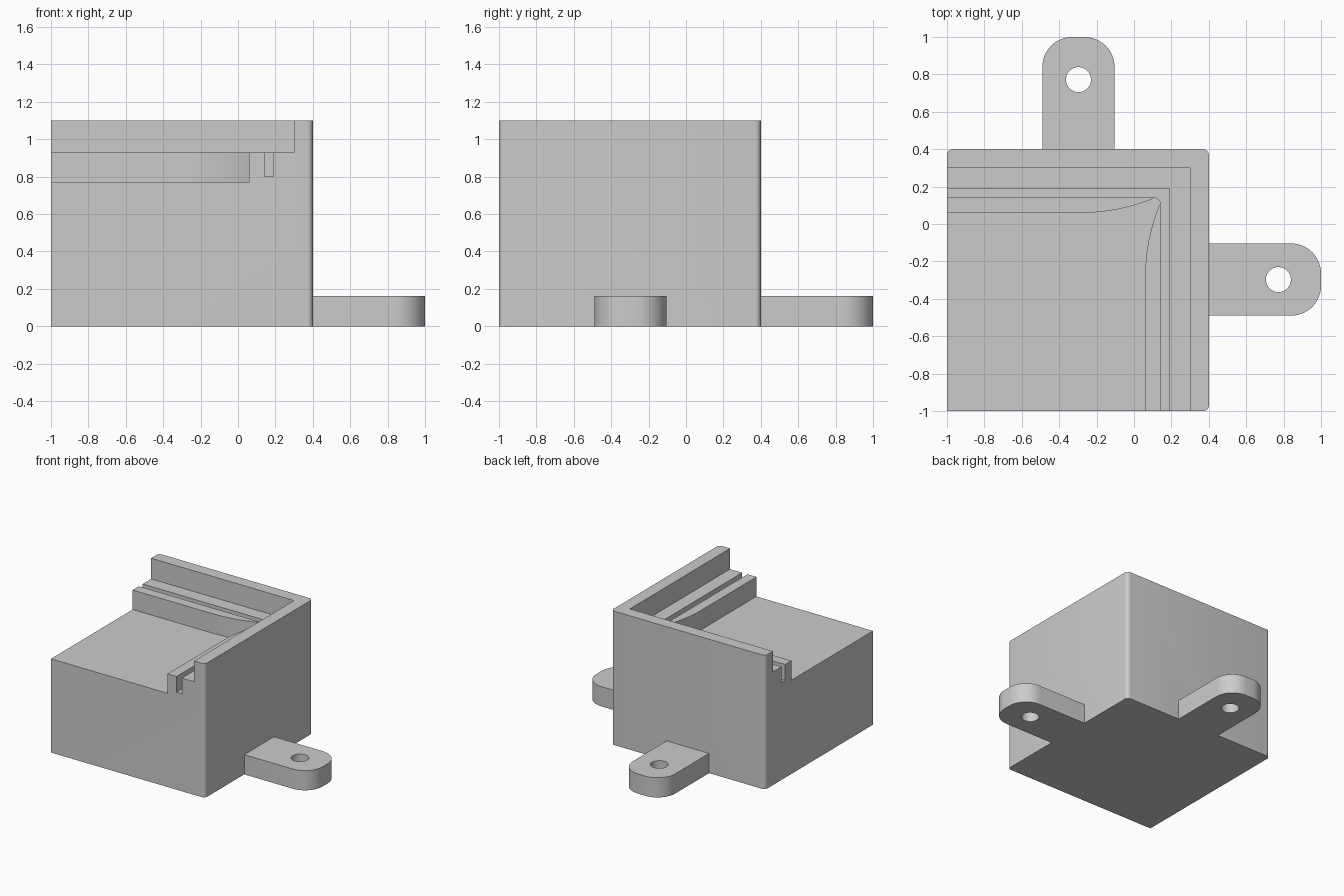
import bpy
import bmesh
from math import cos, sin, pi, radians, asin

cube = bpy.data.objects.get("Cube")
if cube:
    bpy.data.objects.remove(cube, do_unlink=True)

mat = bpy.data.materials.new("light grey plastic")
mat.use_nodes = True
GREY = (0.6, 0.6, 0.6, 1)
mat.diffuse_color = GREY
mat.node_tree.nodes["Principled BSDF"].inputs["Base Color"].default_value = GREY


def arc(cx, cy, r, a0, a1, n=12):
    """Points on an arc, angles in degrees."""
    return [(cx + r * cos(radians(a0 + (a1 - a0) * i / n)),
             cy + r * sin(radians(a0 + (a1 - a0) * i / n))) for i in range(n + 1)]


def prism(name, outline, z0, z1):
    """Extrude a flat outline between two heights."""
    bm = bmesh.new()
    face = bm.faces.new([bm.verts.new((x, y, z0)) for x, y in outline])
    top = bmesh.ops.extrude_face_region(bm, geom=[face])["geom"]
    bmesh.ops.translate(bm, vec=(0, 0, z1 - z0),
                        verts=[v for v in top if isinstance(v, bmesh.types.BMVert)])
    bmesh.ops.recalc_face_normals(bm, faces=bm.faces)
    mesh = bpy.data.meshes.new(name)
    bm.to_mesh(mesh)
    bm.free()
    mesh.materials.append(mat)
    obj = bpy.data.objects.new(name, mesh)
    bpy.context.collection.objects.link(obj)
    return obj


def combine(target, tool, operation):
    """Apply a boolean and discard the tool."""
    mod = target.modifiers.new(operation.lower(), 'BOOLEAN')
    mod.operation, mod.solver, mod.object = operation, 'EXACT', tool
    bpy.context.view_layer.objects.active = target
    bpy.ops.object.modifier_apply(modifier=mod.name)
    bpy.data.objects.remove(tool, do_unlink=True)


def swap(points):
    """Mirror an outline across the diagonal, keeping path direction."""
    return [(y, x) for x, y in reversed(points)]


LOW, WALL, FAR = -1, 0.4, -1.2
TOP, LEDGE, SLOT, FLOOR = 1.1, 0.93, 0.8, 0.77

# Body block with three softened vertical corners
r = 0.03
body = prism("housing_corner", [(LOW, LOW)]
             + arc(WALL - r, LOW + r, r, -90, 0, 6)
             + arc(WALL - r, WALL - r, r, 0, 90, 6)
             + arc(LOW + r, WALL - r, r, 90, 180, 6), 0, TOP)

# Mounting tabs with rounded ends and screw holes
mid, half, tr = -0.297, 0.193, 0.16
tab = ([(0.3, mid - half)] + arc(1 - tr, mid - half + tr, tr, -90, 0)
       + arc(1 - tr, mid + half - tr, tr, 0, 90) + [(0.3, mid + half)])
hole = arc(0.772, mid, 0.067, 0, 360, 32)[:-1]
for flip in (False, True):
    lug = prism("mounting_tab", swap(tab) if flip else tab, 0, 0.162)
    drill = prism("screw_hole", swap(hole) if flip else hole, -0.1, 0.3)
    combine(lug, drill, 'DIFFERENCE')
    combine(body, lug, 'UNION')

# Recess inside the rim wall
e = 0.3
combine(body, prism("rim_recess", [(FAR, FAR), (e, FAR), (e, e), (FAR, e)],
                    LEDGE, 1.3), 'DIFFERENCE')

# Seal slot, square outside and rounded inside
s_out, s_in, sr = 0.19, 0.142, 0.042
c = s_in - sr
slot = ([(s_in, FAR), (s_out, FAR), (s_out, s_out), (FAR, s_out), (FAR, s_in)]
        + arc(c, c, sr, 90, 0, 6))
combine(body, prism("seal_slot", slot, SLOT, 1.2), 'DIFFERENCE')

# Cavity whose sides bow outward until they meet the slot at the corner
edge, bow = 0.06, 1.0
sweep = asin((c + 0.28) / bow) * 180 / pi
side = arc(edge + bow, -0.28, bow, 180, 180 - sweep, 14)
cavity = ([(FAR, FAR), (edge, FAR)] + side
          + arc(c, c, sr + 0.001, 0, 90, 6) + swap(side) + [(FAR, edge)])
combine(body, prism("cavity", cavity, FLOOR, 1.2), 'DIFFERENCE')

# Smooth the curved walls, keep hard edges
bpy.ops.object.select_all(action='DESELECT')
body.select_set(True)
bpy.context.view_layer.objects.active = body
bpy.ops.object.shade_smooth_by_angle(angle=radians(30))
